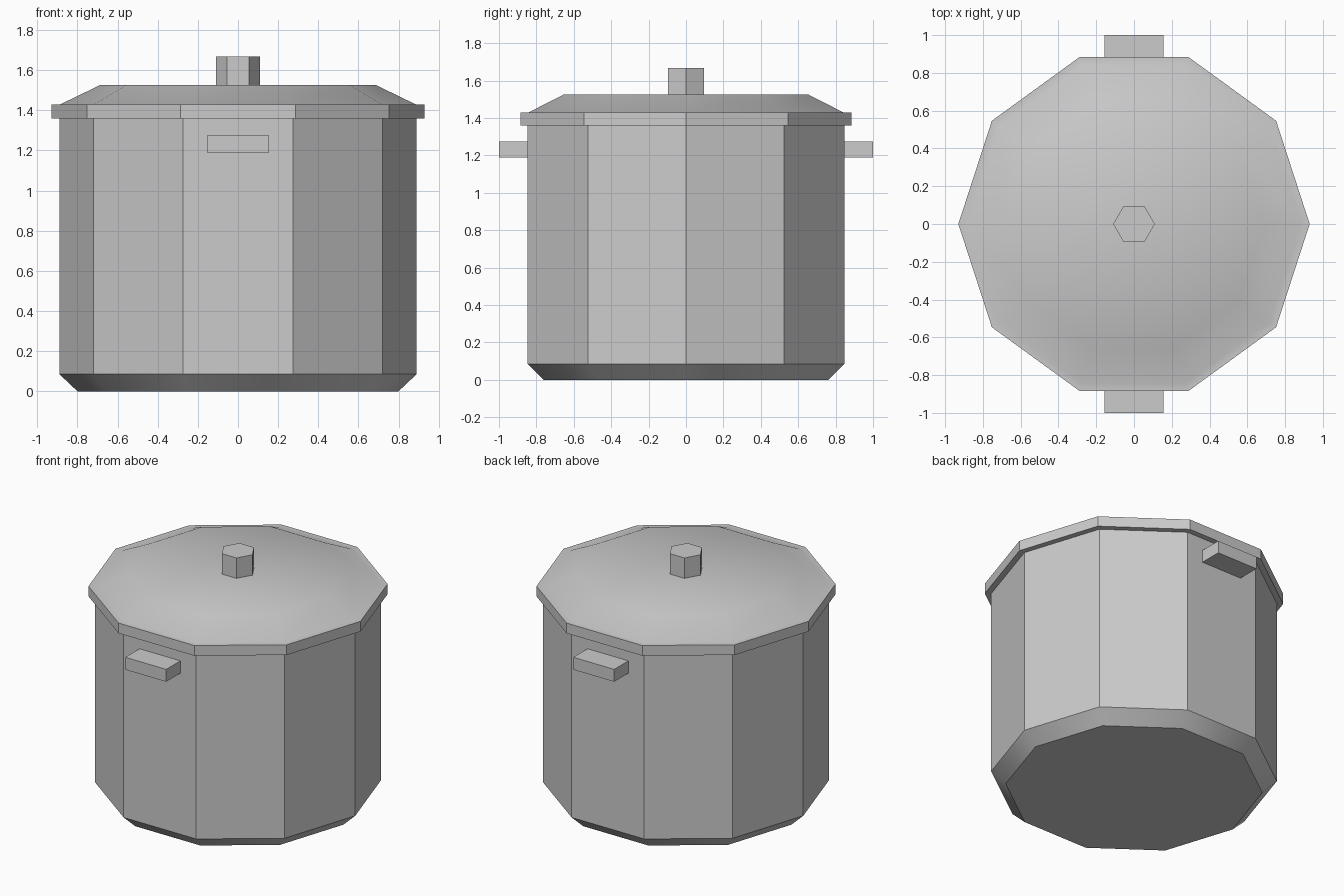
import bpy, bmesh
from math import sin, cos, tau, radians

if "Cube" in bpy.data.objects:
    bpy.data.objects.remove(bpy.data.objects["Cube"])


def finish(name, bm):
    bmesh.ops.recalc_face_normals(bm, faces=bm.faces)
    mesh = bpy.data.meshes.new(name)
    bm.to_mesh(mesh)
    bm.free()
    obj = bpy.data.objects.new(name, mesh)
    bpy.context.collection.objects.link(obj)
    bpy.ops.object.select_all(action='DESELECT')
    obj.select_set(True)
    bpy.context.view_layer.objects.active = obj
    bpy.ops.object.shade_smooth_by_angle(angle=radians(30))
    return obj


def lathe(name, profile, sides):
    """Closed solid from (radius, z) rings, with a corner on the x axis."""
    bm = bmesh.new()
    rings = [[bm.verts.new((r * cos(tau * i / sides), r * sin(tau * i / sides), z))
              for i in range(sides)] for r, z in profile]
    for low, high in zip(rings, rings[1:]):
        for i in range(sides):
            j = (i + 1) % sides
            bm.faces.new((low[i], low[j], high[j], high[i]))
    bm.faces.new(rings[0])
    bm.faces.new(rings[-1])
    return finish(name, bm)


def box(name, low, high):
    bm = bmesh.new()
    bmesh.ops.create_cube(bm, size=1)
    for v in bm.verts:
        v.co = [h if c > 0 else l for c, l, h in zip(v.co, low, high)]
    return finish(name, bm)


# Ten-sided pot with chamfered base
lathe("pot_body", [(0.80, 0), (0.89, 0.085), (0.89, 1.36)], 10)

# Lid: overhanging rim, narrow ledge, sloped shoulder and flat top
lathe("lid", [(0.93, 1.36), (0.93, 1.43), (0.885, 1.43), (0.685, 1.527)], 10)

# Hexagonal knob
lathe("lid_knob", [(0.11, 1.527), (0.11, 1.667)], 6)

# Side handles
box("front_handle", (-0.155, -1.0, 1.19), (0.155, -0.84, 1.275))
box("back_handle", (-0.155, 0.84, 1.19), (0.155, 1.0, 1.275))
